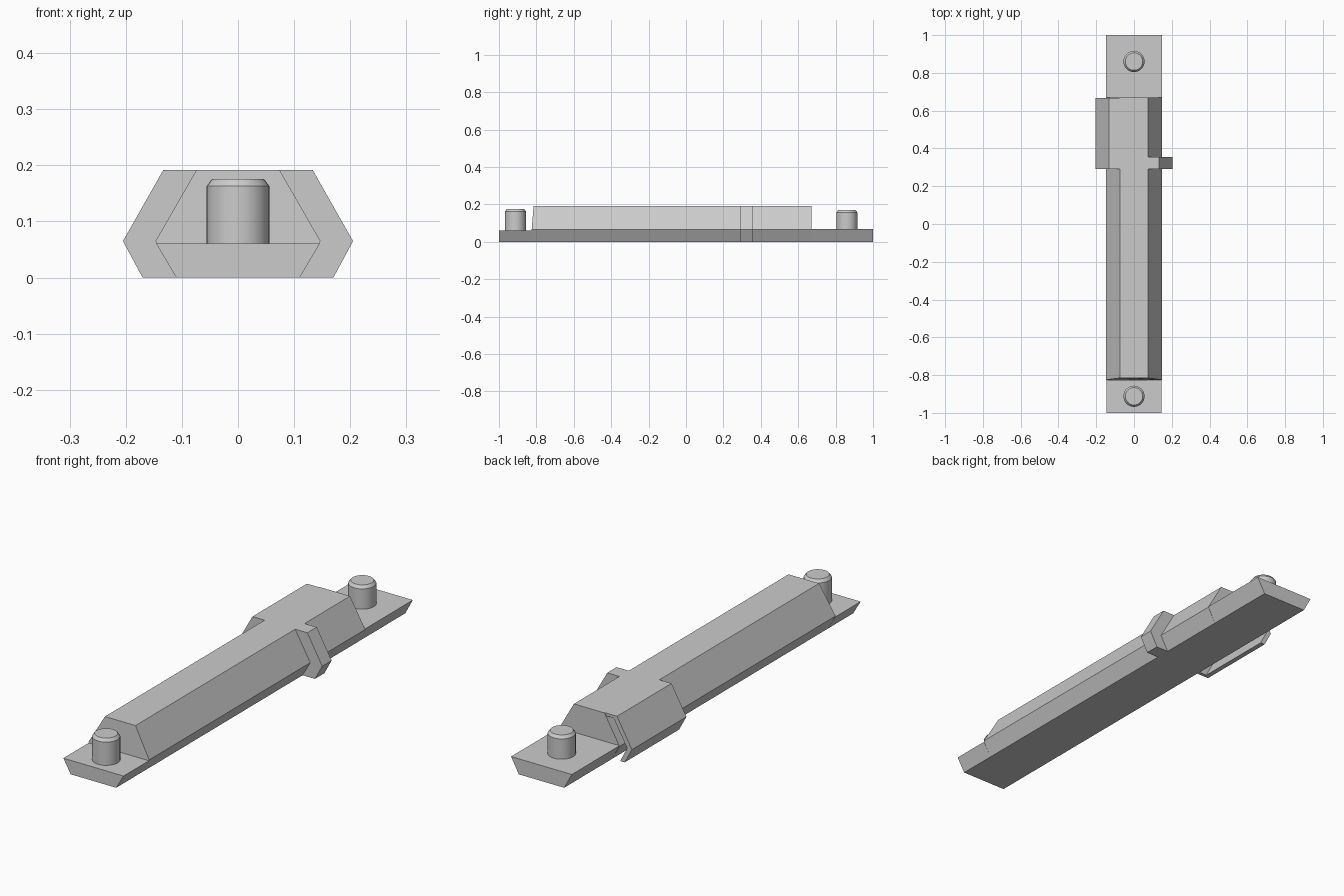
import bpy
import bmesh
import math

cube = bpy.data.objects.get("Cube")
if cube:
    bpy.data.objects.remove(cube, do_unlink=True)

# One plain grey for the whole model
grey = bpy.data.materials.new("plain_grey")
grey.use_nodes = True
colour = (0.6, 0.6, 0.6, 1)
grey.diffuse_color = colour
grey.node_tree.nodes["Principled BSDF"].inputs["Base Color"].default_value = colour

# Heights and slope shared by all the angled sections
TOP, KNEE = 0.192, 0.065


def finish(name, bm):
    bmesh.ops.recalc_face_normals(bm, faces=bm.faces)
    mesh = bpy.data.meshes.new(name)
    bm.to_mesh(mesh)
    bm.free()
    mesh.materials.append(grey)
    obj = bpy.data.objects.new(name, mesh)
    bpy.context.collection.objects.link(obj)
    return obj


def prism(name, profile, y0, y1, lean=0):
    """Extrude an (x, z) profile along y; lean tilts the front top edge back."""
    bm = bmesh.new()
    front = [bm.verts.new((x, y0 + (lean if z > 0.1 else 0), z)) for x, z in profile]
    back = [bm.verts.new((x, y1, z)) for x, z in profile]
    bm.faces.new(front)
    bm.faces.new(back[::-1])
    n = len(profile)
    for i in range(n):
        j = (i + 1) % n
        bm.faces.new((front[i], back[i], back[j], front[j]))
    return finish(name, bm)


def mirrored(half):
    return half + [(-x, z) for x, z in reversed(half)]


def pin(name, y, bottom, top):
    """Round pin with a chamfered tip, lathed around its own axis."""
    bm = bmesh.new()
    outline = [(0, bottom), (0.056, bottom), (0.056, top - 0.013), (0.046, top), (0, top)]
    verts = [bm.verts.new((r, y, z)) for r, z in outline]
    edges = [bm.edges.new(pair) for pair in zip(verts, verts[1:])]
    bmesh.ops.spin(bm, geom=verts + edges, cent=(0, y, 0), axis=(0, 0, 1),
                   angle=math.tau, steps=32)
    bmesh.ops.remove_doubles(bm, verts=bm.verts, dist=0.0001)
    obj = finish(name, bm)
    bpy.ops.object.select_all(action='DESELECT')
    obj.select_set(True)
    bpy.context.view_layer.objects.active = obj
    bpy.ops.object.shade_smooth_by_angle(angle=math.radians(30))


# Long body and the two thin end plates
prism("body", mirrored([(0.11, 0), (0.147, KNEE), (0.074, TOP)]), -0.825, 0.67, lean=0.01)
prism("front_plate", mirrored([(0.11, 0), (0.146, 0.061)]), -1, -0.825)
prism("rear_plate", mirrored([(0.11, 0), (0.147, 0.068)]), 0.67, 1)

# Short solid stop on the left side
side = [(0.11, 0), (0.17, 0), (0.205, KNEE), (0.133, TOP), (0.074, TOP), (0.147, KNEE)]
prism("side_stop", side, 0.29, 0.355)

# Hollow wing on the right side: front wall and a shell open below and behind
prism("wing_front_wall", [(-x, z) for x, z in side], 0.29, 0.305)
shell = [(0.074, TOP), (0.133, TOP), (0.205, KNEE), (0.17, 0),
         (0.148, 0), (0.182, KNEE), (0.116, 0.18), (0.081, 0.18)]
prism("wing_shell", [(-x, z) for x, z in shell], 0.305, 0.667)

# Locating pins
pin("front_pin", -0.912, 0.055, 0.176)
pin("rear_pin", 0.86, 0.06, 0.17)
